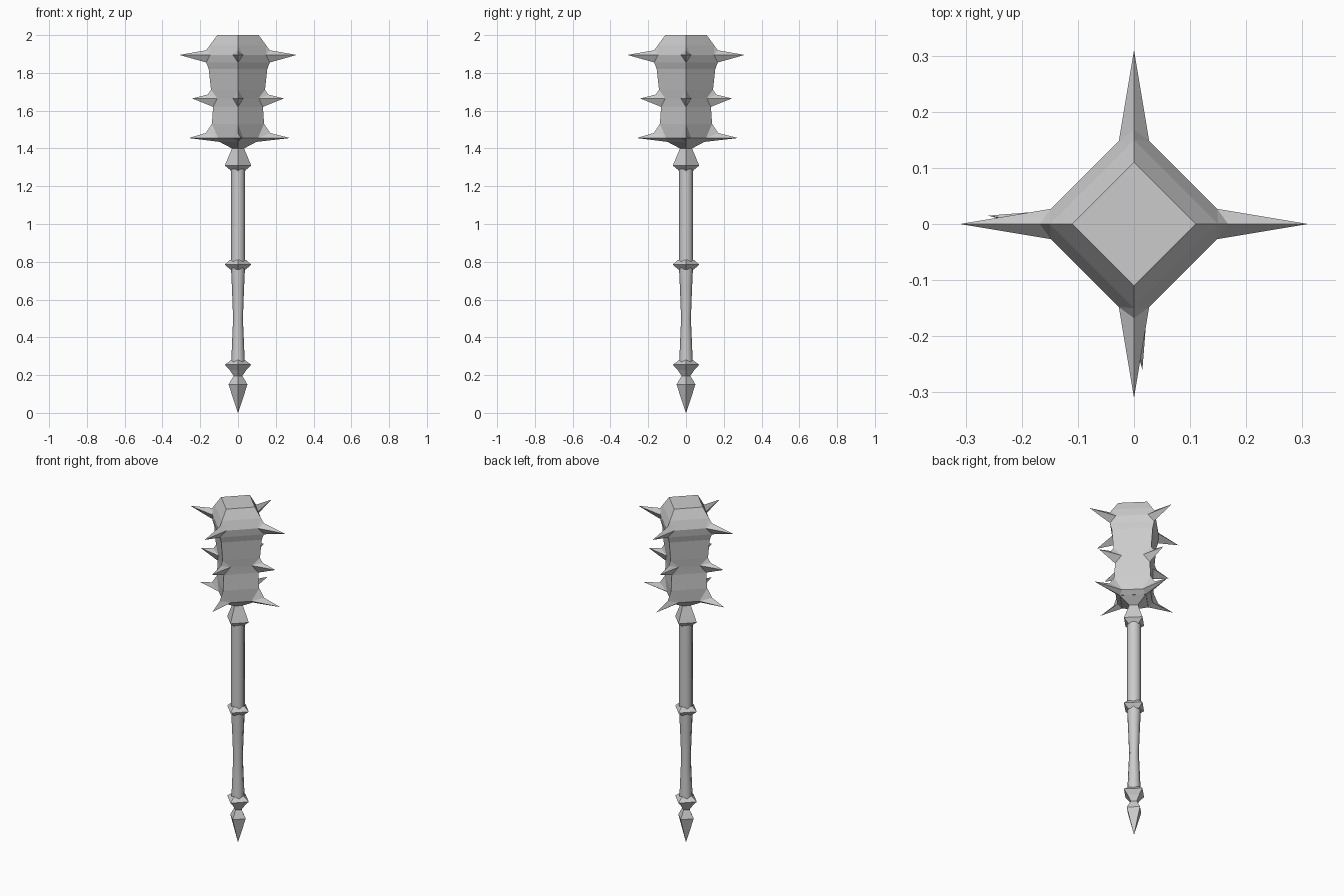
import bpy, bmesh, math
from mathutils import Vector

cube = bpy.data.objects.get("Cube")
if cube:
    bpy.data.objects.remove(cube, do_unlink=True)

steel = bpy.data.materials.new("grey_steel")
steel.use_nodes = True
COLOUR = (0.6, 0.6, 0.6, 1)
steel.diffuse_color = COLOUR
steel.node_tree.nodes["Principled BSDF"].inputs["Base Color"].default_value = COLOUR


def finish(name, bm, smooth_angle=None):
    bmesh.ops.remove_doubles(bm, verts=bm.verts, dist=0.0005)
    bmesh.ops.recalc_face_normals(bm, faces=bm.faces)
    mesh = bpy.data.meshes.new(name)
    bm.to_mesh(mesh)
    bm.free()
    mesh.materials.append(steel)
    obj = bpy.data.objects.new(name, mesh)
    bpy.context.collection.objects.link(obj)
    if smooth_angle:
        bpy.ops.object.select_all(action="DESELECT")
        obj.select_set(True)
        bpy.context.view_layer.objects.active = obj
        bpy.ops.object.shade_smooth_by_angle(angle=math.radians(smooth_angle))
    return obj


def turned(name, profile, sides, smooth_angle=None):
    """Closed solid from (radius, height) rings, with a corner on +x."""
    bm = bmesh.new()
    rings = []
    for r, z in profile:
        rings.append([bm.verts.new((r * math.cos(k * math.tau / sides),
                                    r * math.sin(k * math.tau / sides), z))
                      for k in range(sides)])
    for low, high in zip(rings, rings[1:]):
        for k in range(sides):
            n = (k + 1) % sides
            bm.faces.new((low[k], low[n], high[n], high[k]))
    bm.faces.new(rings[0])
    bm.faces.new(rings[-1])
    return finish(name, bm, smooth_angle)


# Head: square rings standing on a corner; spike rows split each corner in two.
# Each ring: radius, height, spike (reach, ridge radius, ridge height) or None
HEAD = [
    (0.10, 1.435, None),
    (0.133, 1.455, (0.275, 0.170, 1.482)),
    (0.138, 1.53, None),
    (0.132, 1.62, None),
    (0.136, 1.665, (0.243, 0.160, 1.685)),
    (0.143, 1.71, None),
    (0.155, 1.82, None),
    (0.168, 1.855, None),
    (0.175, 1.895, (0.31, 0.168, 1.92)),
    (0.150, 1.945, None),
    (0.11, 2.0, None),
]
SPIKE_HALF = 0.027


def build_head():
    bm = bmesh.new()
    axes = [Vector((1, 0, 0)), Vector((0, 1, 0)), Vector((-1, 0, 0)), Vector((0, -1, 0))]

    def point(k, out, side, z):
        return bm.verts.new(axes[k] * out + axes[(k + 1) % 4] * side + Vector((0, 0, z)))

    rings = []
    for r, z, spike in HEAD:
        h = SPIKE_HALF if spike else 0
        ring = []
        for k in range(4):
            right = point(k, r - h, -h, z)
            left = point(k, r - h, h, z) if spike else right
            ring.append((right, left))
        rings.append(ring)

    # Broad faces between neighbouring corners
    for low, high in zip(rings, rings[1:]):
        for k in range(4):
            n = (k + 1) % 4
            bm.faces.new((low[k][1], low[n][0], high[n][0], high[k][1]))
    for ring in (rings[0], rings[-1]):
        bm.faces.new([pair[0] for pair in ring])

    # Spikes, each with a raised ridge on its upper side
    for i, (r, z, spike) in enumerate(HEAD):
        if not spike:
            continue
        reach, ridge_r, ridge_z = spike
        for k in range(4):
            right, left = rings[i][k]
            below, above = rings[i - 1][k][0], rings[i + 1][k][0]
            bent = i == 1 and k > 1        # two of the lowest spikes are bent
            side = 0 if not bent else (-0.015 if k == 2 else 0.015)
            tip = point(k, reach - (0.015 if bent else 0), side, z)
            ridge = point(k, ridge_r, 0, ridge_z)
            for a, b, c in ((above, left, ridge), (left, tip, ridge),
                            (above, ridge, right), (ridge, tip, right),
                            (below, tip, left), (below, right, tip)):
                bm.faces.new((a, b, c))
    return finish("spiked_head", bm)


build_head()

# Neck and knob under the head
turned("neck_knob", [(0.037, 1.275), (0.04, 1.285), (0.07, 1.31), (0.032, 1.40), (0.10, 1.436)], 4)

# Shaft and waisted grip
turned("shaft", [(0.038, 0.79), (0.038, 1.29)], 8, 50)
turned("grip", [(0.036, 0.26), (0.032, 0.36), (0.026, 0.50), (0.032, 0.66), (0.038, 0.79)], 8, 50)

# Collars at both ends of the grip
turned("upper_collar", [(0.042, 0.76), (0.07, 0.785), (0.042, 0.81)], 4)
turned("lower_collar", [(0.02, 0.18), (0.022, 0.195), (0.045, 0.228), (0.07, 0.255), (0.036, 0.28)], 4)

# Pointed pommel
turned("pommel", [(0.0008, 0.0), (0.05, 0.15), (0.03, 0.185), (0.02, 0.20)], 4)
